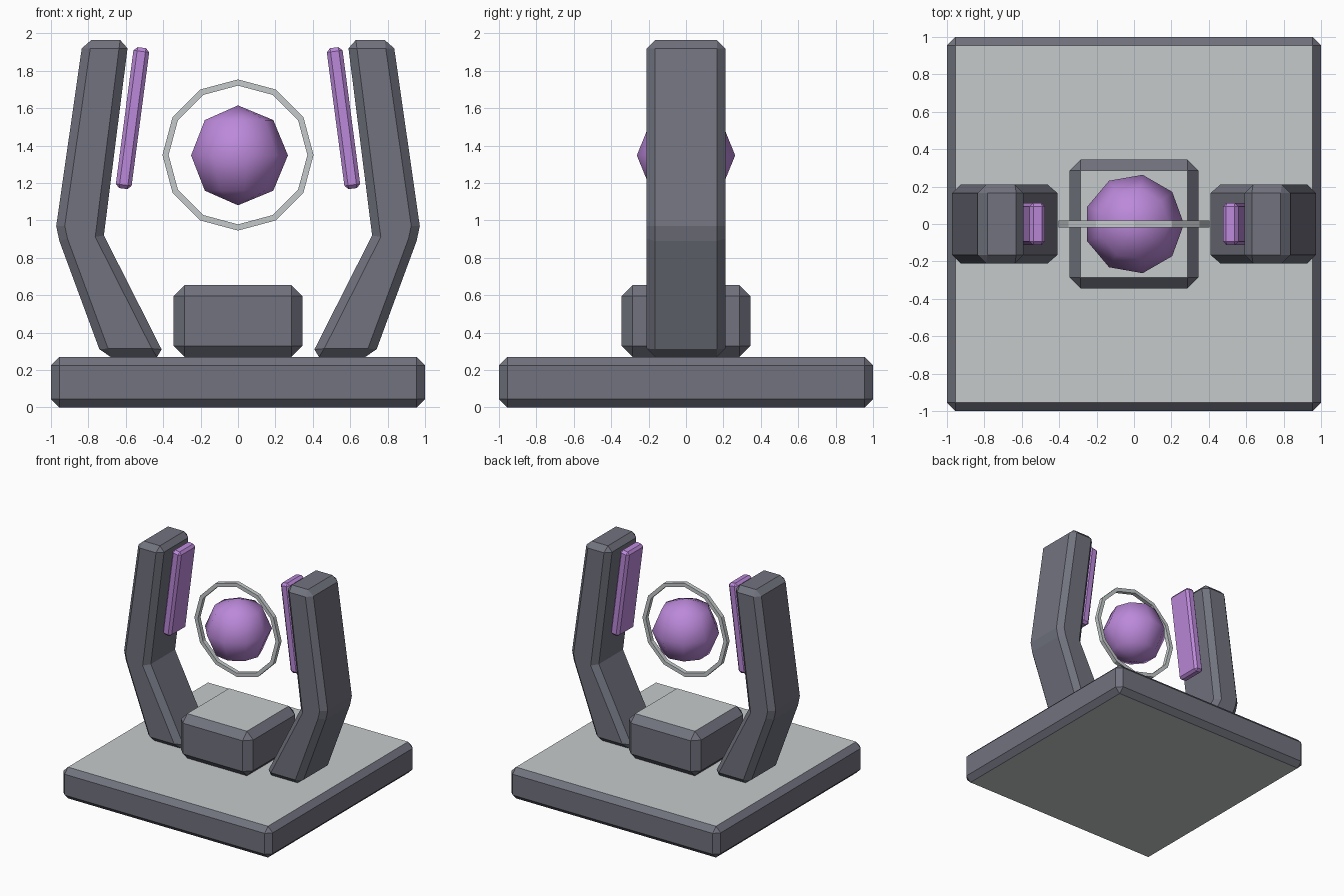
import bpy, bmesh, math
from mathutils import Matrix, Vector

if "Cube" in bpy.data.objects:
    bpy.data.objects.remove(bpy.data.objects["Cube"])


def material(name, rgb):
    m = bpy.data.materials.new(name)
    m.diffuse_color = (*rgb, 1)
    m.use_nodes = True
    m.node_tree.nodes["Principled BSDF"].inputs["Base Color"].default_value = m.diffuse_color
    return m


DARK = material("dark slate", (0.165, 0.17, 0.21))
LIGHT = material("pale grey", (0.56, 0.59, 0.60))
PURPLE = material("purple", (0.50, 0.25, 0.70))


def finish(name, bm, mats):
    bmesh.ops.recalc_face_normals(bm, faces=bm.faces)
    mesh = bpy.data.meshes.new(name)
    bm.to_mesh(mesh)
    bm.free()
    for m in mats:
        mesh.materials.append(m)
    ob = bpy.data.objects.new(name, mesh)
    bpy.context.collection.objects.link(ob)
    return ob


def chamfer(bm, width, limit=40):
    edges = [e for e in bm.edges if e.calc_face_angle() > math.radians(limit)]
    bmesh.ops.bevel(bm, geom=edges, offset=width, segments=1, affect='EDGES')


def chamfered_box(name, size, centre, width, mats, tilt=0):
    bm = bmesh.new()
    bmesh.ops.create_cube(bm, size=1)
    bmesh.ops.scale(bm, vec=size, verts=bm.verts)
    chamfer(bm, width)
    # Level faces take the second colour when there is one
    bm.normal_update()
    for f in bm.faces:
        if len(mats) > 1 and abs(f.normal.z) > 0.9:
            f.material_index = 1
    bm.transform(Matrix.Translation(centre) @ Matrix.Rotation(tilt, 4, 'Y'))
    return finish(name, bm, mats)


# Base slab and central pedestal, with pale level faces
chamfered_box("base", (2, 2, 0.27), (0, 0, 0.135), 0.045, [DARK, LIGHT])
chamfered_box("pedestal", (0.69, 0.69, 0.385), (0, 0, 0.4625), 0.06, [DARK, LIGHT])

# Bent side arms and glowing panels
ARM = [(0.388, 0.27), (0.726, 0.27), (0.955, 0.89), (0.972, 0.97),
       (0.829, 1.965), (0.585, 1.965), (0.717, 0.92)]
for side, label in ((1, "right"), (-1, "left")):
    bm = bmesh.new()
    face = bm.faces.new([bm.verts.new((side * x, -0.21, z)) for x, z in ARM])
    ext = bmesh.ops.extrude_face_region(bm, geom=[face], use_keep_orig=True)
    moved = [v for v in ext["geom"] if isinstance(v, bmesh.types.BMVert)]
    bmesh.ops.translate(bm, vec=(0, 0.42, 0), verts=moved)
    bmesh.ops.recalc_face_normals(bm, faces=bm.faces)
    chamfer(bm, 0.045)
    finish(label + "_arm", bm, [DARK])
    chamfered_box(label + "_panel", (0.085, 0.225, 0.76), (side * 0.564, 0, 1.547),
                  0.02, [PURPLE], -side * math.radians(7.5))

# Floating orb: nine sides, four bands, smooth
bm = bmesh.new()
R = 0.267
half = [bm.verts.new((R * math.sin(a), 0, R * math.cos(a)))
        for a in (i * math.pi / 4 for i in range(5))]
arc = [bm.edges.new(p) for p in zip(half, half[1:])]
bmesh.ops.spin(bm, geom=half + arc, axis=(0, 0, 1), cent=(0, 0, 0),
               angle=math.tau, steps=9, use_merge=True)
bmesh.ops.remove_doubles(bm, verts=bm.verts, dist=0.001)
bmesh.ops.translate(bm, vec=(0, 0, 1.348), verts=bm.verts)
for f in bm.faces:
    f.smooth = True
finish("orb", bm, [PURPLE])

# Twelve-sided upright ring around the orb
bm = bmesh.new()
loops = []
for i in range(12):
    a = i * math.tau / 12
    loops.append([bm.verts.new((r * math.cos(a), y, 1.35 + r * math.sin(a)))
                  for r, y in ((0.404, -0.018), (0.404, 0.018), (0.371, 0.018), (0.371, -0.018))])
for i in range(12):
    p, q = loops[i], loops[(i + 1) % 12]
    for k in range(4):
        n = (k + 1) % 4
        bm.faces.new((p[k], p[n], q[n], q[k]))
finish("ring", bm, [LIGHT])
